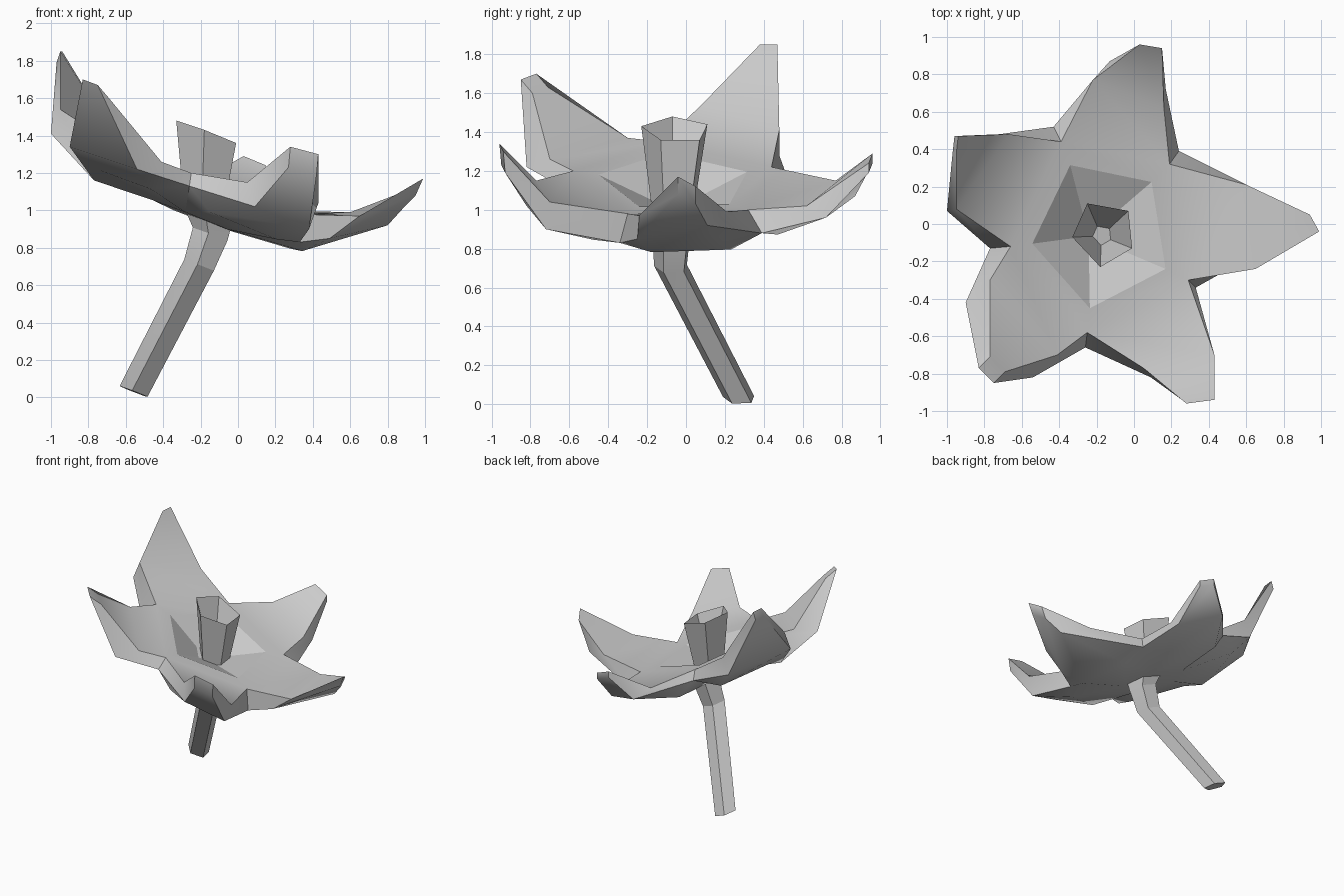
import bpy
import math
from mathutils import Vector

cube = bpy.data.objects.get("Cube")
if cube:
    bpy.data.objects.remove(cube, do_unlink=True)

SIDES = 5
centre = Vector((-0.18, -0.06, 1.16))        # middle of the tilted blossom
axis = Vector((0.36, 0.03, 0.93)).normalized()

grey = bpy.data.materials.new("plain grey")
grey.use_nodes = True
colour = (0.6, 0.6, 0.6, 1)
grey.diffuse_color = colour
grey.node_tree.nodes["Principled BSDF"].inputs["Base Color"].default_value = colour


def build(name, verts, faces, smooth_angle):
    mesh = bpy.data.meshes.new(name)
    mesh.from_pydata([tuple(v) for v in verts], [], faces)
    mesh.materials.append(grey)
    mesh.update()
    obj = bpy.data.objects.new(name, mesh)
    bpy.context.collection.objects.link(obj)
    bpy.ops.object.select_all(action='DESELECT')
    obj.select_set(True)
    bpy.context.view_layer.objects.active = obj
    bpy.ops.object.mode_set(mode='EDIT')
    bpy.ops.mesh.select_all(action='SELECT')
    bpy.ops.mesh.normals_make_consistent(inside=False)
    bpy.ops.object.mode_set(mode='OBJECT')
    bpy.ops.object.shade_smooth_by_angle(angle=math.radians(smooth_angle))
    return obj


def ring(middle, radius):
    """Five-sided section of the stem, tilted like the blossom."""
    turn = Vector((0, 0, 1)).rotation_difference(axis)
    points = []
    for i in range(SIDES):
        a = math.radians(46) + math.tau * i / SIDES
        flat = Vector((math.cos(a), math.sin(a), 0)) * radius
        points.append(Vector(middle) + turn @ flat)
    return points


def loft(name, rings):
    """Skin a chain of rings and cap both ends."""
    verts = [p for r in rings for p in r]
    n = SIDES
    faces = [list(range(n)), list(range(len(verts) - n, len(verts)))]
    for k in range(len(rings) - 1):
        for i in range(n):
            j = (i + 1) % n
            faces.append((k * n + i, k * n + j, (k + 1) * n + j, (k + 1) * n + i))
    return build(name, verts, faces, 15)


# Blossom: top and underside of the notches between petals, anticlockwise
notches = [Vector(p) for p in (
    (0.29, -0.30, 0.98), (0.19, 0.32, 1.0), (-0.39, 0.44, 1.22),
    (-0.66, -0.12, 1.35), (-0.25, -0.58, 1.2))]
under_notches = [Vector(p) for p in (
    (0.33, -0.34, 0.83), (0.24, 0.39, 0.88), (-0.43, 0.52, 1.17),
    (-0.77, -0.13, 1.16), (-0.26, -0.66, 1.13))]

# Each petal: first flank, two tip corners, second flank
petals = [
    ((0.65, -0.24, 0.97), (0.99, -0.04, 1.17), (0.94, 0.05, 1.12), (0.6, 0.21, 0.99)),
    ((0.16, 0.62, 1.02), (0.15, 0.94, 1.24), (0.03, 0.96, 1.29), (-0.22, 0.77, 1.15)),
    ((-0.67, 0.48, 1.41), (-0.94, 0.47, 1.85), (-0.95, 0.38, 1.85), (-0.95, 0.08, 1.54)),
    ((-0.77, -0.3, 1.37), (-0.77, -0.71, 1.63), (-0.69, -0.79, 1.6), (-0.41, -0.7, 1.26)),
    ((0.05, -0.77, 1.15), (0.28, -0.96, 1.34), (0.43, -0.94, 1.3), (0.43, -0.7, 1.04))]

# Underside of each petal: first flank, shift of the tip, second flank
undersides = [
    ((0.49, -0.25, 0.85), (-0.04, 0, -0.09), (0.8, 0.11, 0.92)),
    ((0.17, 0.72, 0.96), (0, 0, -0.05), (-0.13, 0.87, 1.07)),
    ((-0.72, 0.48, 1.28), (-0.02, 0, -0.06), (-1.0, 0.07, 1.41)),
    ((-0.9, -0.42, 1.34), (-0.06, -0.06, 0.07), (-0.54, -0.82, 1.22)),
    ((0.09, -0.82, 1.02), (-0.01, 0.01, -0.11), (0.38, -0.72, 0.9))]

upper, lower, keels = [], [], []
for i in range(SIDES):
    start, end = notches[i], notches[(i + 1) % SIDES]
    first, shift, second = (Vector(p) for p in undersides[i])
    blade = [Vector(p) for p in petals[i]]
    upper += [start] + blade
    lower += [under_notches[i], first, blade[1] + shift, blade[2] + shift, second]
    bulge = ((start + end) / 2 - centre).normalized() * 0.14 - axis * 0.16
    keels += [start.lerp(end, t) + bulge for t in (0.17, 0.83)]

throat = [centre + (p - centre) * 0.75 - axis * 0.01 for p in notches]
floor = [centre + (p - centre) * 0.2 - axis * 0.13 for p in notches]
base = [centre + (p - centre) * 0.42 - axis * 0.2 for p in notches]

verts = upper + lower + throat + floor + base + keels
rim = len(upper)
t0 = rim * 2
f0, b0, k0 = t0 + SIDES, t0 + SIDES * 2, t0 + SIDES * 3
faces = [list(range(f0, f0 + SIDES))]
faces += [(f0 + i, f0 + (i + 1) % SIDES, t0 + (i + 1) % SIDES, t0 + i)
          for i in range(SIDES)]
bowl_count = len(faces)
faces.append(list(range(b0, b0 + SIDES)))
for i in range(SIDES):
    j = (i + 1) % SIDES
    s, e = i * SIDES, j * SIDES               # notch at each side of the petal
    u, v = rim + s, rim + e
    ka, kb = k0 + i * 2, k0 + i * 2 + 1
    faces += [
        (t0 + i, t0 + j, e, s),               # top of the petal
        (s, s + 1, s + 4, e),
        (s + 1, s + 2, s + 3, s + 4),
        (b0 + i, b0 + j, kb, ka),             # underside with its bulge
        (b0 + i, ka, u),
        (b0 + j, v, kb),
        (u, ka, u + 1),
        (ka, kb, u + 4, u + 1),
        (kb, v, u + 4),
        (u + 1, u + 2, u + 3, u + 4)]
for i in range(rim):                          # thick petal edge
    j = (i + 1) % rim
    faces.append((i, j, rim + j, rim + i))
blossom = build("blossom", verts, faces, 45)
for face in blossom.data.polygons[:bowl_count]:   # crisp facets in the bowl
    face.use_smooth = False

# Pistil: flared, open five-sided cup with a slanted mouth
mouth = [Vector(p) for p in (
    (-0.03, 0.07, 1.36), (-0.25, 0.11, 1.44), (-0.33, -0.07, 1.48),
    (-0.18, -0.23, 1.43), (-0.01, -0.13, 1.36))]
middle = sum(mouth, Vector()) / SIDES


def shrunk(scale, target):
    return [Vector(target) + (p - middle) * scale for p in mouth]


loft("pistil", [shrunk(0.66, (-0.18, -0.06, 1.02)), mouth,
                shrunk(0.3, (-0.17, -0.06, 1.1))])

# Stem: bent five-sided stalk that widens under the blossom
loft("stem", [
    ring((-0.555, 0.275, 0.03), 0.085),
    ring((-0.205, -0.075, 0.705), 0.09),
    ring((-0.145, -0.07, 0.87), 0.105),
    ring((-0.16, -0.06, 1.0), 0.16)])
